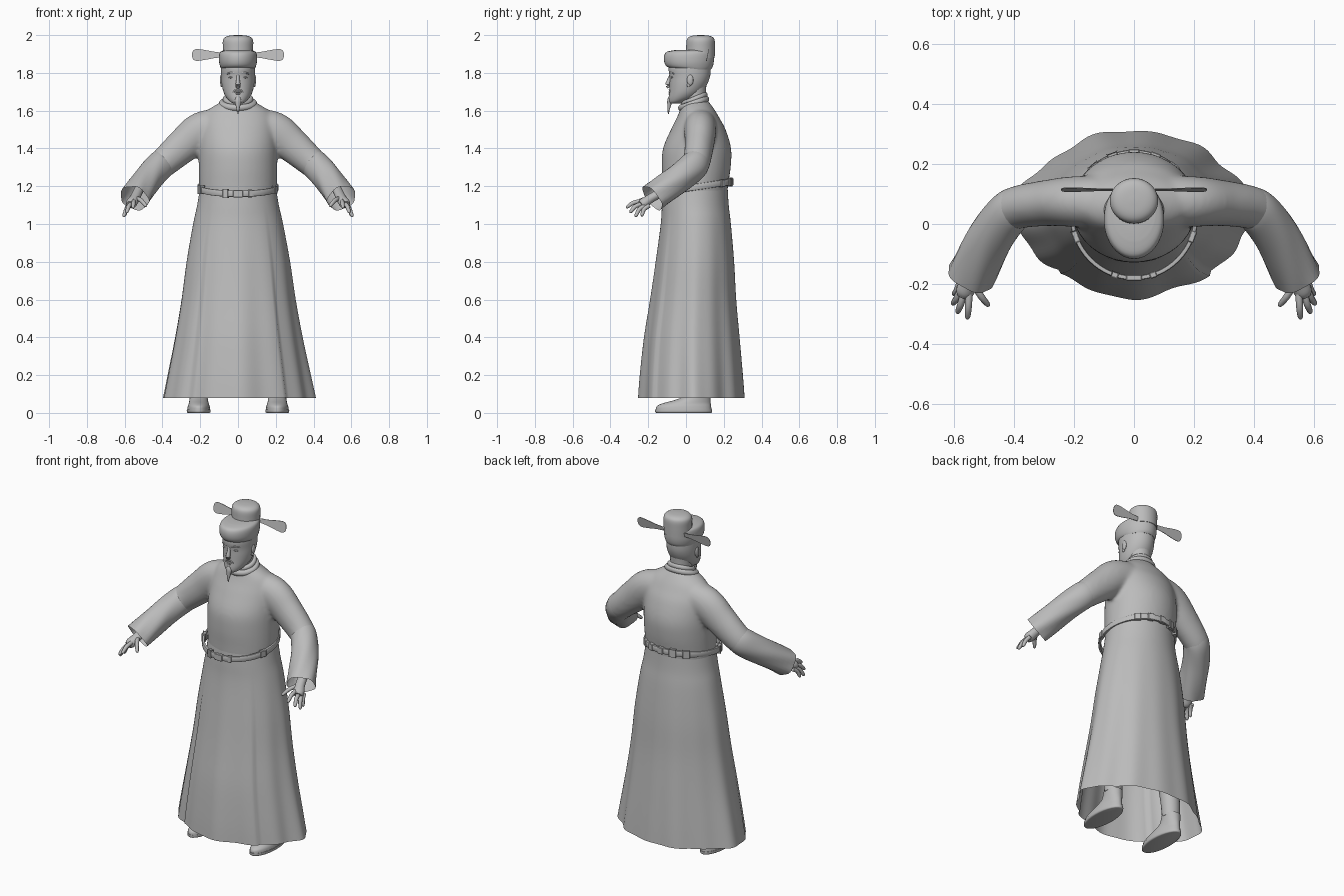
import bpy, bmesh, math
from mathutils import Vector

cube = bpy.data.objects.get("Cube")
if cube:
    bpy.data.objects.remove(cube)

clay = bpy.data.materials.new("plain_grey")
clay.use_nodes = True
GREY = (0.5, 0.5, 0.5, 1)
clay.diffuse_color = GREY
bsdf = clay.node_tree.nodes["Principled BSDF"]
bsdf.inputs["Base Color"].default_value = GREY
bsdf.inputs["Roughness"].default_value = 0.8


def finish(name, bm, mirror=False, sharp=50):
    bmesh.ops.recalc_face_normals(bm, faces=bm.faces)
    me = bpy.data.meshes.new(name)
    bm.to_mesh(me)
    bm.free()
    me.materials.append(clay)
    me.shade_smooth()
    me.set_sharp_from_angle(angle=math.radians(sharp))
    ob = bpy.data.objects.new(name, me)
    bpy.context.collection.objects.link(ob)
    if mirror:
        ob.modifiers.new("Mirror", "MIRROR").use_mirror_merge = False
    return ob


def skin(name, rings, caps=(True, True), loop=False, mirror=False):
    """Join a list of closed rings into one surface."""
    bm = bmesh.new()
    vs = [[bm.verts.new(p) for p in ring] for ring in rings]
    n = len(vs[0])
    pairs = list(zip(vs, vs[1:])) + ([(vs[-1], vs[0])] if loop else [])
    for a, b in pairs:
        for i in range(n):
            j = (i + 1) % n
            bm.faces.new((a[i], a[j], b[j], b[i]))
    if not loop:
        for end, cap in zip((vs[0], vs[-1]), caps):
            if cap:
                bm.faces.new(end)
    return finish(name, bm, mirror)


def spline(keys, steps):
    """Smooth curve through rows of key numbers."""
    out = []
    for i in range(len(keys) - 1):
        p0, p1 = keys[max(i - 1, 0)], keys[i]
        p2, p3 = keys[i + 1], keys[min(i + 2, len(keys) - 1)]
        for s in range(steps):
            t = s / steps
            out.append([b + 0.5 * t * (c - a + t * (2 * a - 5 * b + 4 * c - d
                        + t * (3 * (b - c) + d - a)))
                        for a, b, c, d in zip(p0, p1, p2, p3)])
    return out + [list(keys[-1])]


def angles(n):
    return [2 * math.pi * i / n for i in range(n)]


def body(name, keys, n=40, steps=4, x=0, warp=None, **kw):
    """Stack of level ovals: height, front y, back y, half width."""
    rings = []
    for z, yf, yb, w in spline(keys, steps):
        ring = []
        for a in angles(n):
            k = warp(a, z) if warp else 1
            ring.append((x + w * k * math.cos(a),
                         (yf + yb) / 2 + (yb - yf) / 2 * k * math.sin(a), z))
        rings.append(ring)
    return skin(name, rings, **kw)


def tube(name, keys, n=16, steps=4, ripple=None, **kw):
    """Pipe along a path: x, y, z, side radius, upright radius."""
    rows = spline(keys, steps)
    rings = []
    for i, (x, y, z, rs, ru) in enumerate(rows):
        ahead, behind = rows[min(i + 1, len(rows) - 1)], rows[max(i - 1, 0)]
        t = (Vector(ahead[:3]) - Vector(behind[:3])).normalized()
        side = t.cross(Vector((0, 0, 1))).normalized()
        up = side.cross(t)
        ring = []
        for a in angles(n):
            k = ripple(a, i / (len(rows) - 1)) if ripple else 1
            ring.append(Vector((x, y, z)) + k * (side * rs * math.cos(a) + up * ru * math.sin(a)))
        rings.append(ring)
    return skin(name, rings, **kw)


def band(name, w, yf, yb, zf, zb, thick, high, power=1.0):
    """Tilted oval hoop with an oval or boxy section."""
    rings = []
    for a in angles(64):
        c, s = math.cos(a), math.sin(a)
        z = (zf + zb) / 2 + (zb - zf) / 2 * s
        ring = []
        for b in angles(12):
            u = math.copysign(abs(math.cos(b)) ** power, math.cos(b)) * thick
            v = math.copysign(abs(math.sin(b)) ** power, math.sin(b)) * high
            ring.append(((w + u) * c, (yf + yb) / 2 + ((yb - yf) / 2 + u) * s, z + v))
        rings.append(ring)
    return skin(name, rings, loop=True)


def ball(name, loc, size, mirror=False):
    bm = bmesh.new()
    bmesh.ops.create_uvsphere(bm, u_segments=16, v_segments=10, radius=1)
    for v in bm.verts:
        v.co = Vector(loc) + v.co * Vector(size)
    return finish(name, bm, mirror)


# Robe: chest and both upper sleeves fused into one smooth cloth surface
chest = body("chest", [(1.14, -.122, .222, .202), (1.2, -.124, .222, .206), (1.3, -.129, .237, .208),
                       (1.4, -.122, .239, .208), (1.5, -.08, .21, .203), (1.56, -.05, .178, .19),
                       (1.6, -.033, .155, .165), (1.635, -.022, .13, .11), (1.66, 0, .11, .07)])
arm = tube("arm", [(.06, .075, 1.535, .085, .08), (.19, .075, 1.495, .085, .1),
                   (.29, .07, 1.415, .077, .092), (.4, .052, 1.318, .071, .077),
                   (.44, .012, 1.281, .068, .073)], n=32, steps=6)
bm = bmesh.new()
bm.from_mesh(chest.data)
for sign in (1, -1):
    start = len(bm.verts)
    bm.from_mesh(arm.data)
    for v in bm.verts[start:] if not bm.verts.ensure_lookup_table() else ():
        v.co.x *= sign
bpy.data.objects.remove(chest)
bpy.data.objects.remove(arm)
robe = finish("robe_top", bm)
fuse = robe.modifiers.new("Fuse", "REMESH")
fuse.mode = "VOXEL"
fuse.voxel_size = .011
fuse.use_smooth_shade = True
soften = robe.modifiers.new("Soften", "SMOOTH")
soften.factor = .5
soften.iterations = 8


# Skirt: flared, folded, pinched to the sides, with an overlapping front panel
def skirt_folds(a, z):
    t = max(0, min(1, (1.1 - z) / 1.02))
    p = 2 - .3 * t
    k = (abs(math.cos(a)) ** p + abs(math.sin(a)) ** p) ** (-1 / p)
    k += t * (.02 * math.sin(7 * a + .6) + .014 * math.sin(13 * a + 2))
    if abs(a - 1.5 * math.pi) < .72:
        k += .035 * min(1, t * 2)
    return k


body("robe_skirt", [(1.2, -.12, .22, .2), (1.1, -.127, .226, .216), (1, -.132, .238, .238),
                    (.8, -.155, .256, .274), (.6, -.18, .268, .302), (.4, -.21, .287, .337),
                    (.2, -.23, .306, .378), (.08, -.238, .316, .403)],
     n=128, warp=skirt_folds, caps=(False, False))

# Wide lower sleeves with loose creases, open at the cuff
tube("lower_sleeve", [(.375, .06, 1.34, .066, .072), (.415, .04, 1.306, .073, .079),
                      (.482, -.05, 1.232, .076, .076), (.548, -.178, 1.137, .08, .075)],
     n=32, steps=6, caps=(True, False), mirror=True,
     ripple=lambda a, t: 1 + .05 * t * t * math.sin(5 * a + 9 * t))

# Hands
tube("palm", [(.52, -.09, 1.19, .026, .026), (.545, -.18, 1.14, .027, .024),
              (.563, -.222, 1.112, .031, .027), (.57, -.24, 1.102, .022, .02)],
     mirror=True)
fingers = {
    "index_finger": ((.55, -.225, 1.122), (.556, -.318, 1.088)),
    "middle_finger": ((.566, -.222, 1.11), (.59, -.299, 1.062)),
    "ring_finger": ((.576, -.212, 1.1), (.606, -.27, 1.04)),
    "little_finger": ((.58, -.195, 1.097), (.602, -.237, 1.043)),
    "thumb": ((.54, -.19, 1.138), (.485, -.275, 1.095)),
}
for name, (base, tip) in fingers.items():
    base, tip = Vector(base), Vector(tip)
    knuckle = (base + tip) / 2 + Vector((0, -.006, .008))
    tube(name, [(*base, .012, .012), (*knuckle, .0115, .0115),
                (*base.lerp(tip, .9), .009, .009), (*tip, .004, .004)],
         n=10, steps=3, mirror=True)

# Belt hoop and its plaques
BELT = dict(w=.207, yf=-.18, yb=.24, zf=1.16, zb=1.224)
band("belt", thick=.008, high=.017, power=.5, **BELT)
plaques = [(-90, .026), (-108, .012), (-72, .012), (-20, .02), (200, .02)]
plaques += [(d, .018) for d in range(50, 131, 20)]
for i, (deg, half) in enumerate(plaques):
    a = math.radians(deg)
    c, s = math.cos(a), math.sin(a)
    ry = (BELT["yb"] - BELT["yf"]) / 2
    mid = Vector((BELT["w"] * c, (BELT["yb"] + BELT["yf"]) / 2 + ry * s,
                  (BELT["zb"] + BELT["zf"]) / 2 + (BELT["zb"] - BELT["zf"]) / 2 * s))
    out = Vector((c, s, 0))
    along = Vector((-s, c, 0))
    bm = bmesh.new()
    bmesh.ops.create_cube(bm, size=2)
    for v in bm.verts:
        v.co = mid + out * v.co.x * .0105 + along * v.co.y * half + Vector((0, 0, v.co.z * .02))
    bmesh.ops.bevel(bm, geom=bm.edges[:], offset=.003, segments=1, affect="EDGES")
    finish("belt_plaque_%d" % (i + 1), bm, sharp=30)

# Collar wraps
band("outer_collar", .084, -.025, .106, 1.615, 1.66, .017, .018)
band("inner_collar", .068, -.014, .102, 1.637, 1.683, .013, .016)

# Head and neck
body("neck", [(1.58, -.015, .11, .062), (1.68, -.012, .105, .06), (1.76, -.02, .11, .065)], n=28)
body("head", [(1.637, -.084, -.035, .022), (1.648, -.09, .0, .042), (1.67, -.091, .05, .062),
              (1.70, -.088, .085, .077), (1.74, -.087, .112, .086), (1.78, -.087, .127, .089),
              (1.82, -.092, .131, .09), (1.86, -.085, .13, .088)])
tube("nose", [(0, -.078, 1.795, .008, .008), (0, -.089, 1.765, .009, .01),
              (0, -.096, 1.738, .013, .013), (0, -.09, 1.722, .01, .008)], n=12)
ball("eyelid", (.036, -.074, 1.776), (.015, .007, .005), True)
tube("eyebrow", [(.012, -.086, 1.796, .003, .004), (.035, -.079, 1.801, .004, .005),
                 (.058, -.065, 1.795, .003, .003)], n=8, mirror=True)
ball("upper_lip", (0, -.086, 1.698), (.018, .007, .004))
ball("lower_lip", (0, -.086, 1.689), (.014, .007, .004))
tube("moustache", [(.003, -.09, 1.711, .002, .003), (.018, -.086, 1.706, .003, .004),
                   (.032, -.077, 1.69, .002, .002)], n=8, mirror=True)
body("beard", [(1.675, -.093, -.075, .011), (1.655, -.099, -.074, .017), (1.63, -.099, -.078, .013),
               (1.605, -.098, -.086, .007), (1.583, -.096, -.091, .002)], n=12)
ball("ear", (.088, .022, 1.762), (.008, .017, .029), True)
ball("ear_lobe", (.087, .014, 1.735), (.006, .009, .011), True)

# Hat: rounded lower cap, tall crown behind, two flat paddle wings
body("hat_cap", [(1.818, -.06, .132, .086), (1.832, -.1, .141, .094), (1.858, -.115, .147, .1),
                 (1.892, -.115, .149, .1), (1.912, -.1, .148, .092), (1.921, -.055, .14, .07)])
body("hat_crown", [(1.88, 0, .152, .079), (1.93, .001, .153, .08), (1.97, .003, .152, .08),
                   (1.988, .013, .143, .069), (1.997, .035, .121, .046), (2, .07, .086, .01)])
bm = bmesh.new()
outline = spline([(.07, .012), (.12, .016), (.18, .027), (.22, .031), (.238, .022), (.244, .004)], 3)
edge = [(x, h) for x, h in outline] + [(x, -h) for x, h in reversed(outline)]
face = bm.faces.new([bm.verts.new((x, .113 + h * .2, 1.895 + h)) for x, h in edge])
thick = bmesh.ops.extrude_face_region(bm, geom=[face])
for v in thick["geom"]:
    if isinstance(v, bmesh.types.BMVert):
        v.co.y += .003
finish("hat_wing", bm, True, 30)

# Boots: flat sole, rounded foot and a leg rising under the skirt
body("boot_sole", [(0, -.155, .132, .056), (.004, -.163, .138, .063), (.018, -.163, .138, .063)],
     x=.208, steps=2, n=28, mirror=True)
body("boot_foot", [(.016, -.16, .135, .061), (.035, -.155, .133, .058), (.05, -.125, .131, .053),
                   (.068, -.06, .13, .049), (.09, -.01, .128, .047), (.13, .01, .126, .048)],
     x=.208, n=28, mirror=True)
tube("boot_leg", [(.208, .068, .12, .048, .05), (.2, .067, .25, .055, .055),
                  (.17, .06, .45, .06, .06), (.12, .05, .8, .075, .075)], mirror=True)
